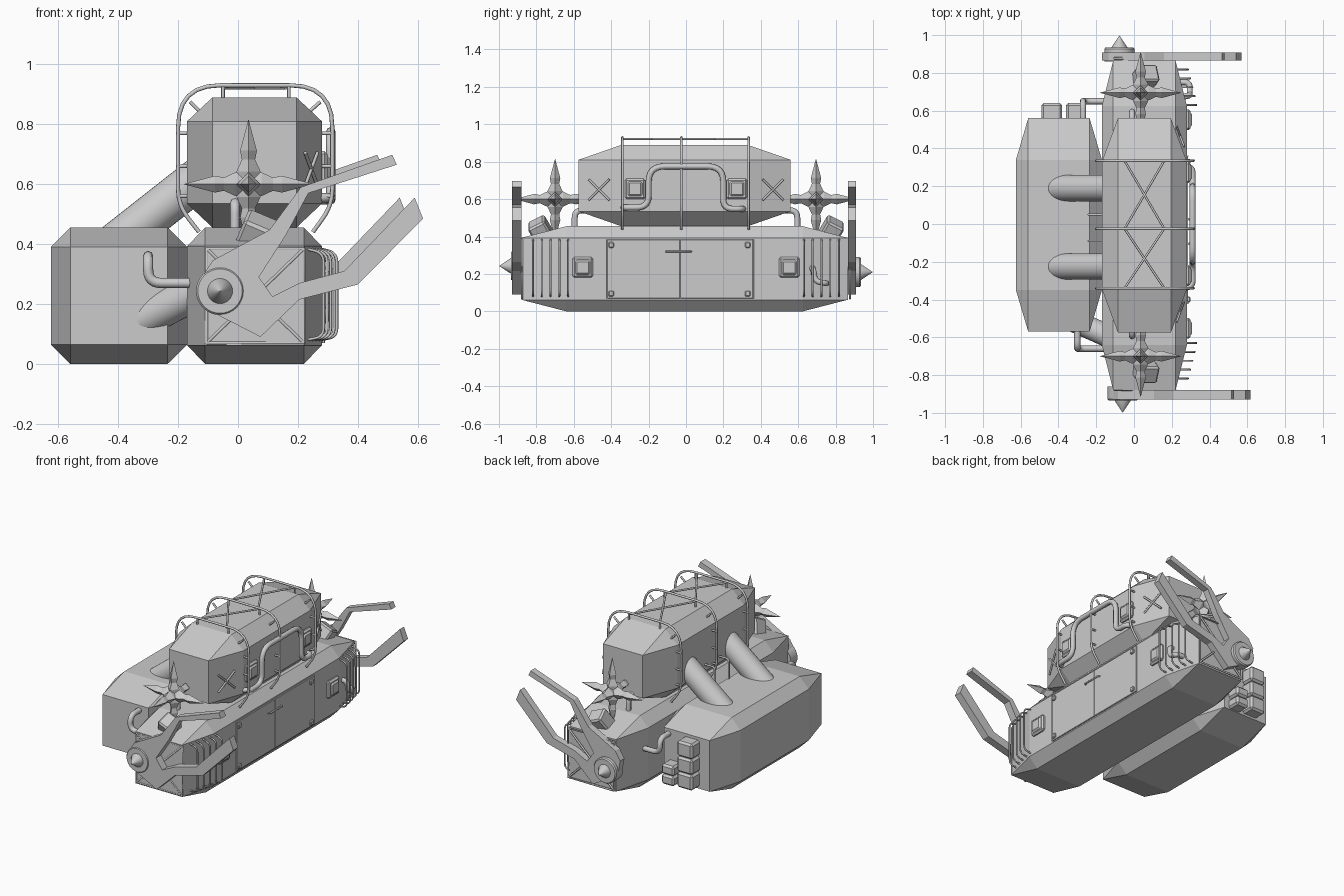
import bpy, bmesh, math
from mathutils import Vector
from itertools import product

if "Cube" in bpy.data.objects:
    bpy.data.objects.remove(bpy.data.objects["Cube"])


def finish(name, bm, smooth=False):
    bmesh.ops.recalc_face_normals(bm, faces=bm.faces[:])
    me = bpy.data.meshes.new(name)
    bm.to_mesh(me)
    bm.free()
    ob = bpy.data.objects.new(name, me)
    bpy.context.collection.objects.link(ob)
    if smooth:
        for o in bpy.context.selected_objects:
            o.select_set(False)
        bpy.context.view_layer.objects.active = ob
        ob.select_set(True)
        bpy.ops.object.shade_smooth_by_angle(angle=math.radians(35))
    return ob


def tank(name, lo, hi, inset):
    """Box whose edges and corners are cut by flat chamfers."""
    bm = bmesh.new()
    for s in product((0, 1), repeat=3):
        for full in range(3):
            bm.verts.new([(hi[i] if s[i] else lo[i]) + (0 if i == full else inset[i] * (1 - 2 * s[i]))
                          for i in range(3)])
    bmesh.ops.convex_hull(bm, input=bm.verts[:])
    bmesh.ops.dissolve_limit(bm, angle_limit=0.01, verts=bm.verts[:], edges=bm.edges[:])
    return finish(name, bm)


def lathe(name, start, end, profile, n=32, smooth=True):
    """Turned shape: profile of (fraction along axis, radius)."""
    a, d = Vector(start), Vector(end) - Vector(start)
    u = d.cross(Vector((0, 0, 1)) if abs(d.normalized().z) < 0.9 else Vector((1, 0, 0))).normalized()
    v = d.normalized().cross(u)
    bm = bmesh.new()
    rings = [[bm.verts.new(a + d * t + (u * math.cos(k) + v * math.sin(k)) * max(r, 0.0005))
              for k in [2 * math.pi * i / n for i in range(n)]] for t, r in profile]
    for p, q in zip(rings, rings[1:]):
        for i in range(n):
            bm.faces.new((p[i], p[(i + 1) % n], q[(i + 1) % n], q[i]))
    bm.faces.new(rings[0])
    bm.faces.new(rings[-1])
    return finish(name, bm, smooth)


def rounded(pts, r, seg=6):
    pts = [Vector(p) for p in pts]
    out = [pts[0]]
    for a, b, c in zip(pts, pts[1:], pts[2:]):
        k = min(r, (a - b).length * .49, (c - b).length * .49)
        p, q = b + (a - b).normalized() * k, b + (c - b).normalized() * k
        for t in [i / seg for i in range(seg + 1)]:
            out.append(p * (1 - t) ** 2 + b * 2 * t * (1 - t) + q * t * t)
    return out + [pts[-1]]


def tube(name, paths, radius, bend=0.0):
    """One curve object holding one or more round rods."""
    cu = bpy.data.curves.new(name, 'CURVE')
    cu.dimensions = '3D'
    cu.bevel_depth, cu.bevel_resolution, cu.use_fill_caps = radius, 2, True
    for path in paths:
        pts = rounded(path, bend) if bend else path
        sp = cu.splines.new('POLY')
        sp.points.add(len(pts) - 1)
        for p, co in zip(sp.points, pts):
            p.co = (*co, 1)
    ob = bpy.data.objects.new(name, cu)
    bpy.context.collection.objects.link(ob)


def plate(name, outline, y0, y1):
    bm = bmesh.new()
    f = bm.faces.new([bm.verts.new((x, y0, z)) for x, z in outline])
    g = bmesh.ops.extrude_face_region(bm, geom=[f])['geom']
    bmesh.ops.translate(bm, vec=(0, y1 - y0, 0), verts=[e for e in g if isinstance(e, bmesh.types.BMVert)])
    return finish(name, bm)


def block(name, c, size, bevel=0.012):
    lo = [c[i] - size[i] / 2 for i in range(3)]
    hi = [c[i] + size[i] / 2 for i in range(3)]
    return tank(name, lo, hi, [min(bevel, s * .4) for s in size])


# Three large tank bodies
tank("main_hull", (-.17, -.88, 0), (.28, .865, .455), (.06, .24, .062))
tank("upper_tank", (-.17, -.575, .455), (.28, .56, .89), (.085, .23, .08))
tank("side_tank", (-.625, -.57, 0), (-.17, .56, .455), (.065, .22, .064))

# Large slanted ducts
for y in (.19, -.225):
    lathe("slanted_duct", (-.417, y, .395), (-.08, y, .66), [(0, .07), (1, .07)])
lathe("lower_duct", (-.37, -.49, .12), (-.10, -.61, .26), [(0, .06), (1, .06)])

# Elbow pipes between side tank and hull, and between hull and upper tank
for s, y, x in ((-1, -.66, -.30), (1, .65, -.27)):
    tube("side_elbow", [[(x, s * .53, .36), (x, y, .36), (x, y, .27), (-.14, y, .27)]], .017, .05)
    tube("top_elbow", [[(-.01, s * .595, .42), (-.01, s * .595, .54), (-.01, s * .5, .54)]], .016, .04)

# Equipment boxes on the back of the side tank
for i in range(3):
    block("tall_stack_box", (-.435, .595, .125 + .1 * i), (.11, .09, .098))
for i in range(2):
    block("short_stack_box", (-.315, .595, .10 + .065 * i), (.09, .09, .063))

for s in (-1, 1):
    # Six-pointed spiked stars with their mounting wedge
    c = Vector((.035, -.70 if s < 0 else .695, .60))
    for axis in range(3):
        for sign in (-1, 1):
            d = Vector((0, 0, 0))
            d[axis] = sign * .215
            lathe("star_spike", c, c + d, [(0, .035), (.2, .04), (.38, .022), (.52, .028), (1, 0)], 4, False)
    w = block("star_mount", (0, 0, 0), (.11, .10, .12), .01)
    w.location = (.06, s * .775, .43)
    w.rotation_euler = (s * -.5, .4, 0)

    # Pincer arms with hub and spike
    dx = 0 if s < 0 else -.05
    inner, outer = (-.88, -.93) if s < 0 else (.865, .908)
    claw = [(-.12, .29), (-.085, .345), (.105, .447), (.21, .59), (.515, .698), (.53, .665), (.235, .57),
            (.16, .43), (.07, .29), (.115, .225), (.205, .27), (.355, .31), (.59, .555), (.618, .485),
            (.40, .265), (.205, .215), (.075, .09), (-.10, .18)]
    plate("pincer_arm", [(x + dx, z) for x, z in claw], inner, outer)
    hx, hz = (-.06, .243) if s < 0 else (-.077, .21)
    lathe("hub_disc", (hx, s * .86, hz), (hx, s * .935, hz), [(0, .08), (.9, .08), (1, .074)])
    lathe("hub_spike", (hx, s * .92, hz), (hx, s * .998, hz), [(0, .042), (.2, .042), (1, 0)])

    # Rod frame with a cross on each end of the hull
    y = s * .877
    a, b, e, f = (-.105, y, .07), (.22, y, .07), (.22, y, .385), (-.105, y, .385)
    tube("end_frame", [[a, b, e, f, a], [a, e], [b, f]], .006)

    # Bowed ribs on the tapered flanks
    ribs = []
    for k in range(5):
        yy = .63 + .047 * k
        x = .28 - max(0, yy - .64) * .25
        ribs.append([(x - .01, s * yy, .08), (x + .05, s * yy, .09), (x + .05, s * yy, .37), (x - .01, s * yy, .385)])
    tube("flank_ribs", ribs, .005, .1)

    # Cross marks on the upper tank flanks
    ym, xm = s * .465, .245
    k = .055
    tube("flank_cross", [[(xm - s * k * .37 * t, ym + k * t, .65 - k), (xm + s * k * .37 * t, ym - k * t, .65 + k)]
                         if s < 0 else
                         [(xm - k * .37 * t, ym + k * t, .65 - k), (xm + k * .37 * t, ym - k * t, .65 + k)]
                         for t in (-1, 1)] if s > 0 else
         [[(xm + k * .37 * t, ym + k * t, .65 - k), (xm - k * .37 * t, ym - k * t, .65 + k)] for t in (-1, 1)], .006)

    # Square hatches
    for yc, zc in ((s * .272, .655), (s * .552, .235)):
        block("hatch", (.283, yc, zc), (.03, .11, .11), .01)
        block("hatch_cover", (.295, yc, zc), (.024, .08, .08), .01)

# Panel on the hull side, with seams, handle and corner bolts
block("side_panel", (.281, -.03, .227), (.012, .78, .315), .002)
tube("panel_seams", [[(.286, y, .07), (.286, y, .385)] for y in (-.42, -.03, .36)], .004)
tube("panel_handle", [[(.28, -.11, .32), (.297, -.10, .32), (.297, .02, .32), (.28, .03, .32)]], .005)
for y, z in product((-.40, .33), (.355, .095)):
    block("corner_bolt", (.288, y, z), (.02, .03, .03), .005)

# Bent pipe on the upper tank side and small hook pipe on the hull
tube("side_pipe", [[(.25, -.34, .555), (.31, -.33, .555), (.31, -.20, .555), (.31, -.20, .775), (.31, .20, .775),
                    (.31, .20, .548), (.31, .30, .548), (.25, .31, .548)]], .016, .085)
tube("hook_pipe", [[(.24, .67, .23), (.295, .68, .23), (.295, .69, .16), (.295, .75, .15), (.24, .75, .15)]], .016, .04)

# Rail hoops around the upper tank with stand-off struts and top bracing
hoop = [(-.13, .44), (-.20, .53), (-.20, .93), (.315, .93), (.315, .53), (.25, .44)]
struts = [((-.205, z), (-.16, z)) for z in (.56, .66, .77)] + [((.315, z), (.27, z)) for z in (.56, .66, .77)]
struts += [((x, .93), (x, .88)) for x in (-.05, .17)] + [((-.16, .875), (-.12, .835)), ((.275, .875), (.23, .835))]
for y in (-.34, -.025, .335):
    tube("rail_hoop", [[(x, y, z) for x, z in hoop]], .007, .14)
    tube("hoop_struts", [[(x, y, z) for x, z in st] for st in struts], .006)
tube("top_bracing", [[(x, y0, .922), (.11 - x, y1, .922)]
                     for x in (-.05, .16) for y0, y1 in ((-.34, -.025), (-.025, .335))], .006)

# Small handle rods on the inner side of the upper tank
tube("inner_handles", [[(-.15, y, .58), (-.24, y, .58), (-.24, y, .44)] for y in (.05, -.09)], .006, .02)
